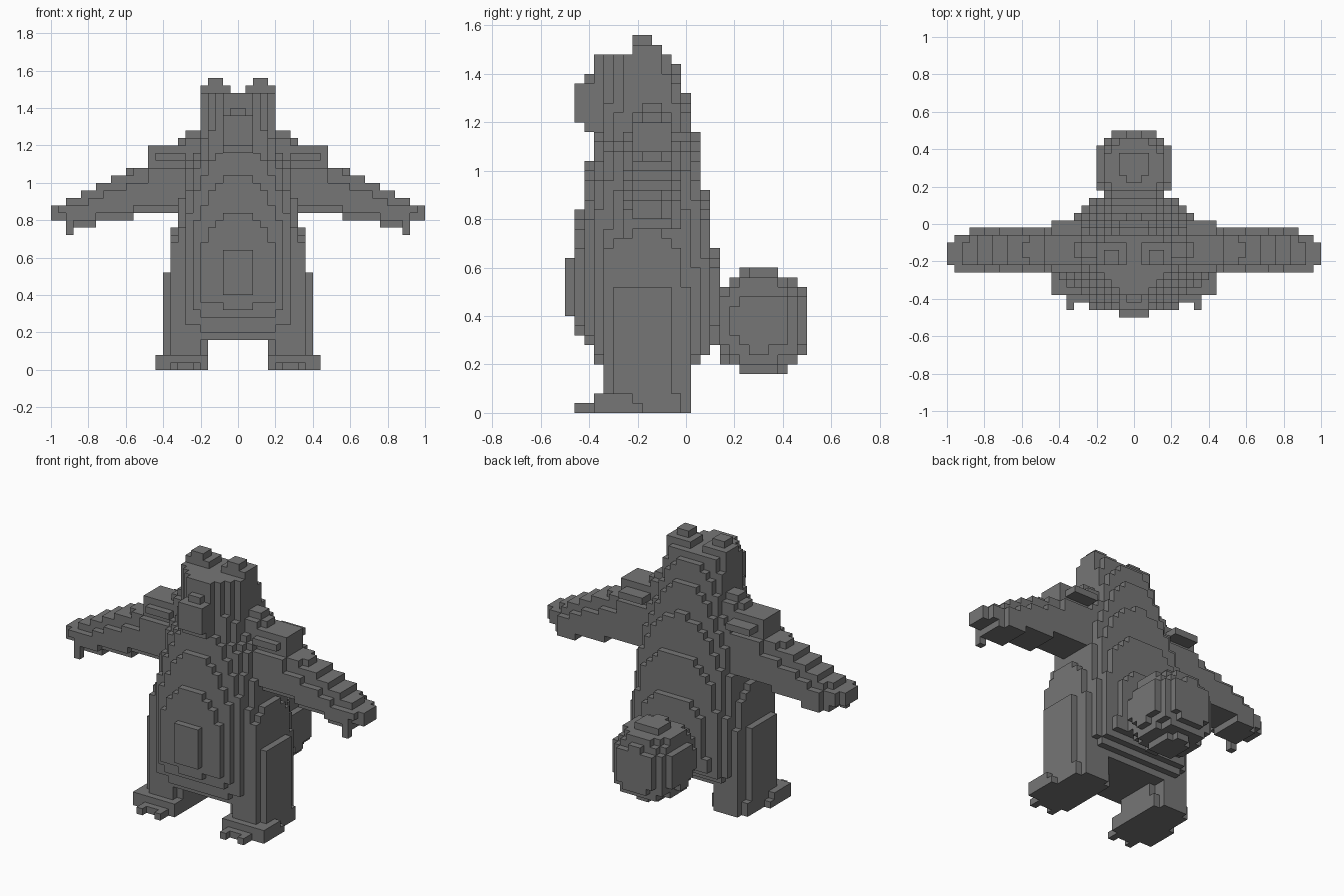
import bpy
import bmesh

if "Cube" in bpy.data.objects:
    bpy.data.objects.remove(bpy.data.objects["Cube"], do_unlink=True)

V = 0.04                      # block size
NX, NY, NZ = 50, 25, 39       # block counts

grey = bpy.data.materials.new("stone grey")
grey.use_nodes = True
GREY = (0.18, 0.18, 0.18, 1)
grey.diffuse_color = GREY
grey.node_tree.nodes["Principled BSDF"].inputs["Base Color"].default_value = GREY


def box(x, y, z, x0, x1, y0, y1, z0, z1):
    return x0 < x < x1 and y0 < y < y1 and z0 < z < z1


# Torso and head outline: height, half width, front, back, squareness
OUTLINE = [
    (0.16, 0.32, -0.34, 0.02, 4), (0.30, 0.33, -0.418, 0.135, 3.5),
    (0.42, 0.335, -0.487, 0.14, 2.45), (0.62, 0.335, -0.486, 0.132, 2.45),
    (0.84, 0.33, -0.442, 0.095, 2.45), (1.04, 0.30, -0.402, 0.056, 2.3),
    (1.18, 0.23, -0.375, 0.035, 2), (1.32, 0.205, -0.375, 0.003, 2),
    (1.48, 0.20, -0.375, -0.06, 2),
]


def trunk(x, y, z):
    for a, b in zip(OUTLINE, OUTLINE[1:]):
        if a[0] <= z < b[0]:
            t = (z - a[0]) / (b[0] - a[0])
            w, front, back, n = (p + (q - p) * t for p, q in zip(a[1:], b[1:]))
            mid = -0.16
            depth, n = (mid - front, n) if y < mid else (back - mid, n * 1.3)
            return (abs(x) / w) ** n + (abs(y - mid) / depth) ** n < 1
    return False


def body(x, y, z):
    return z < 1.16 and trunk(x, y, z)


def head(x, y, z):
    return z > 1.16 and trunk(x, y, z)


def snout(x, y, z):
    return (box(abs(x), y, z, 0, 0.08, -0.42, -0.3, 1.16, 1.36)
            or box(abs(x), y, z, 0, 0.04, -0.42, -0.3, 1.36, 1.4)
            or box(abs(x), y, z, 0, 0.08, -0.46, -0.3, 1.2, 1.36))


def ear(x, y, z):
    return (box(x, y, z, 0.04, 0.2, -0.22, -0.1, 1.4, 1.52)
            or box(x, y, z, 0.08, 0.16, -0.22, -0.14, 1.44, 1.56))


def shoulder(x, y, z):
    return (box(x, y, z, 0.28, 0.44, -0.26, 0.02, 1.12, 1.16)
            or box(x, y, z, 0.2, 0.48, -0.22, -0.06, 1.08, 1.2))


def arm(x, y, z):
    if x < 0.2:
        return False
    # claw under the front of the hand
    if box(x, y, z, 0.88, 0.92, -0.26, -0.22, 0.72, 0.84):
        return True
    # raised ridge by the neck, then an even slope to the hand
    if x < 0.48:
        top = 1.27 if x < 0.28 else 1.23 if x < 0.32 else 1.19
    else:
        top = min(1.09, 1.36 - 0.5 * x)
    low = 0.84 if x < 0.56 else 0.8 if x < 0.76 or x > 0.92 else 0.76
    # the front edge is rounded underneath
    edge = V if y < -0.22 else 0
    if not low + edge < z < top:
        return False
    t = (z - low) / (top + 0.02 - low)
    mid, half = (-0.14, 0.12) if x < 0.88 else (-0.16, 0.1) if x < 0.96 else (-0.16, 0.06)
    return abs(y - mid) < half * (1 - t ** 2.5) ** 0.5


def leg(x, y, z):
    if z > 0.76 or y < -0.34:
        return False
    taper = max(0, (z - 0.52) / 0.26)
    half_x = 0.115 if z < 0.52 else 0.09
    half_y = 0.19 * (1 - taper ** 2) ** 0.5
    return (abs(x - 0.28) / half_x) ** 3 + (abs(y + 0.18) / half_y) ** 3 < 1


def foot(x, y, z):
    return (box(x, y, z, 0.16, 0.4, -0.38, -0.02, 0, 0.08)
            or box(x, y, z, 0.2, 0.36, -0.1, 0.02, 0, 0.08)
            or box(x, y, z, 0.4, 0.44, -0.38, -0.18, 0, 0.04)
            or box(x, y, z, 0.4, 0.44, -0.38, -0.22, 0.04, 0.08)
            or box(x, y, z, 0.2, 0.36, -0.42, -0.3, 0, 0.04)
            or box(x, y, z, 0.2, 0.24, -0.46, -0.3, 0, 0.04)
            or box(x, y, z, 0.32, 0.36, -0.46, -0.3, 0, 0.04))


def tail(x, y, z):
    return ((abs(x) / 0.2) ** 2.6 + (abs(y - 0.308) / 0.195) ** 2.6
            + (abs(z - 0.377) / 0.21) ** 2.6 < 1)


def mirrored(shape, side):
    return lambda x, y, z: shape(side * x, y, z)


parts = [("body", body), ("head", head), ("snout", snout), ("tail", tail)]
PAIRS = [("ear", ear), ("foot", foot), ("leg", leg), ("shoulder", shoulder), ("arm", arm)]
for label, side in (("left", 1), ("right", -1)):
    for name, shape in PAIRS:
        parts.append((label + "_" + name, mirrored(shape, side)))

# Give every block to the first part that contains it
owner = {}
for i in range(NX):
    for j in range(NY):
        for k in range(NZ):
            centre = ((i + 0.5 - NX / 2) * V, (j + 0.5 - NY / 2) * V, (k + 0.5) * V)
            for name, shape in parts:
                if shape(*centre):
                    owner[i, j, k] = name
                    break


def add_part(name):
    """Build the outside faces of all blocks of one part."""
    bm = bmesh.new()
    verts = {}

    def corner(c):
        key = tuple(c)
        if key not in verts:
            verts[key] = bm.verts.new(((key[0] - NX / 2) * V,
                                       (key[1] - NY / 2) * V, key[2] * V))
        return verts[key]

    for cell, part in owner.items():
        if part != name:
            continue
        for axis in range(3):
            u, v = (axis + 1) % 3, (axis + 2) % 3
            for step in (-1, 1):
                beside = list(cell)
                beside[axis] += step
                if tuple(beside) in owner:
                    continue
                loop = []
                for du, dv in ((0, 0), (1, 0), (1, 1), (0, 1))[::step]:
                    c = list(cell)
                    c[axis] += step > 0
                    c[u] += du
                    c[v] += dv
                    loop.append(corner(c))
                bm.faces.new(loop)
    mesh = bpy.data.meshes.new(name)
    bm.to_mesh(mesh)
    bm.free()
    mesh.materials.append(grey)
    bpy.context.scene.collection.objects.link(bpy.data.objects.new(name, mesh))


for name, _ in parts:
    add_part(name)
